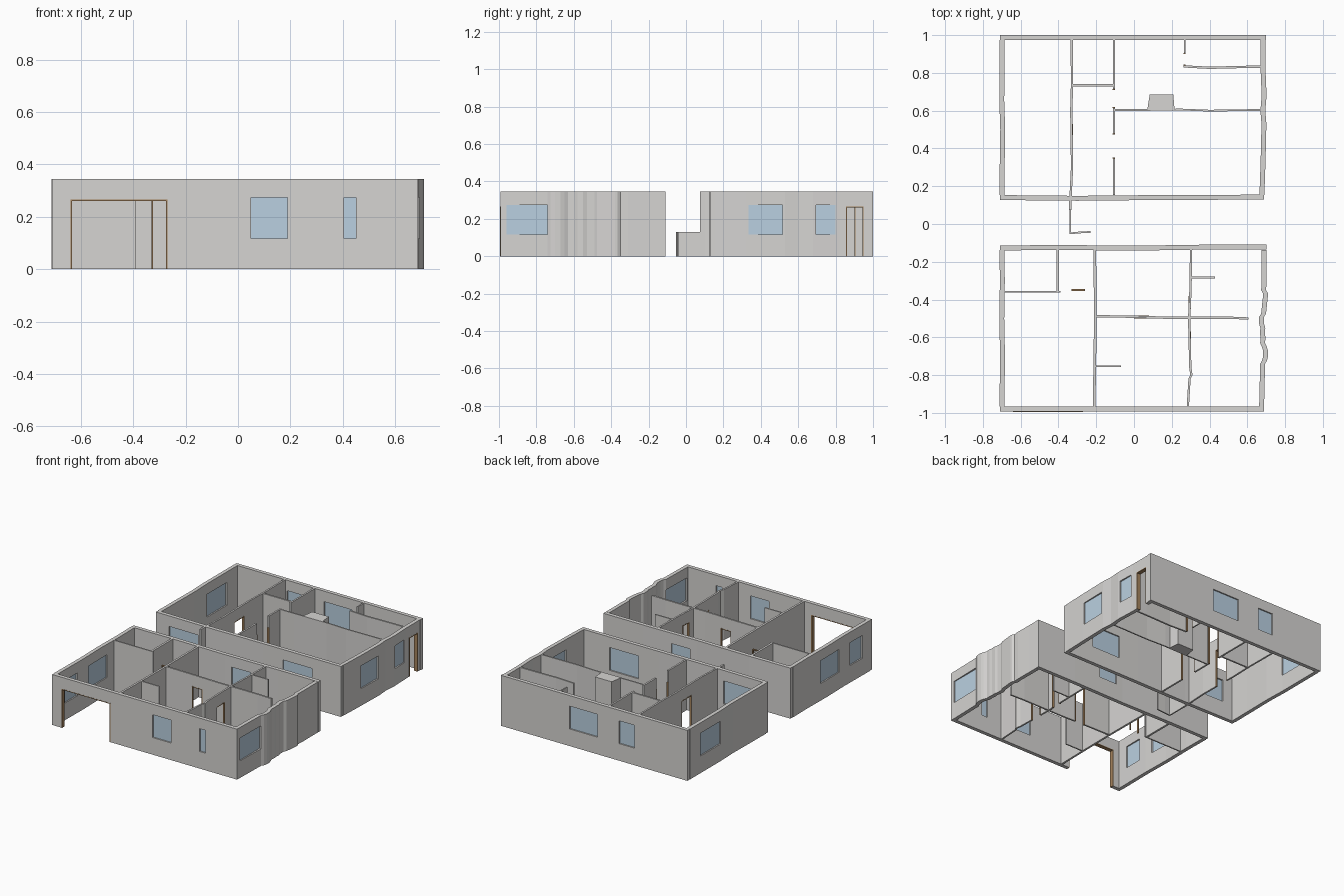
import bpy, bmesh

if "Cube" in bpy.data.objects:
    bpy.data.objects.remove(bpy.data.objects["Cube"], do_unlink=True)

TOP, SILL, LINTEL, HEAD = 0.345, 0.117, 0.266, 0.273
OUTER, INNER, TRIM = 0.026, 0.012, 0.005


def material(name, rgb):
    m = bpy.data.materials.new(name)
    m.use_nodes = True
    m.diffuse_color = (*rgb, 1)
    m.node_tree.nodes["Principled BSDF"].inputs["Base Color"].default_value = (*rgb, 1)
    return m


PLASTER = material("grey plaster", (0.67, 0.66, 0.645))
GLASS = material("pale blue glass", (0.49, 0.63, 0.75))
WOOD = material("brown wood", (0.38, 0.23, 0.11))


def finish(bm, name, mat):
    bmesh.ops.recalc_face_normals(bm, faces=bm.faces)
    mesh = bpy.data.meshes.new(name)
    bm.to_mesh(mesh)
    bm.free()
    mesh.materials.append(mat)
    bpy.context.collection.objects.link(bpy.data.objects.new(name, mesh))


def add_box(bm, lo, hi):
    verts = bmesh.ops.create_cube(bm, size=1)["verts"]
    for v in verts:
        v.co = [(a + b) / 2 + c * (b - a) for a, b, c in zip(lo, hi, v.co)]


def place(axis, along, across, z):
    return (along, across, z) if axis == "x" else (across, along, z)


def bend_at(bend, t):
    # Linear interpolation of the sideways drift of a wall
    for (a, u), (b, v) in zip(bend, bend[1:]):
        if a <= t <= b:
            return u + (v - u) * (t - a) / (b - a)
    return bend[0][1] if t < bend[0][0] else bend[-1][1]


def wall(name, axis, pos, start, end, thick=INNER, windows=(), doors=(),
         bend=((0, 0),), top=TOP):
    """A wall along an axis, built from grid cells with its openings left out."""
    cuts = {start, end}
    for o in (*windows, *doors):
        cuts.update(o)
    cuts.update(t for t, _ in bend if start < t < end)
    ts = sorted(cuts)
    zs = [0, SILL, LINTEL, HEAD, TOP] if windows or doors else [0, top]

    def solid(i, k):
        if not (0 <= i < len(ts) - 1 and 0 <= k < len(zs) - 1):
            return False
        t = (ts[i] + ts[i + 1]) / 2
        if k < 2 and any(a < t < b for a, b in doors):
            return False
        return not (k in (1, 2) and any(a < t < b for a, b in windows))

    bm = bmesh.new()
    found = {}

    def vert(i, s, k):
        if (i, s, k) not in found:
            across = pos + bend_at(bend, ts[i]) + s * thick / 2
            found[i, s, k] = bm.verts.new(place(axis, ts[i], across, zs[k]))
        return found[i, s, k]

    for i in range(len(ts) - 1):
        for k in range(len(zs) - 1):
            if not solid(i, k):
                continue
            for s in (-1, 1):
                bm.faces.new([vert(i, s, k), vert(i + 1, s, k),
                              vert(i + 1, s, k + 1), vert(i, s, k + 1)])
            for d in (0, 1):
                if not solid(i - 1 + 2 * d, k):
                    bm.faces.new([vert(i + d, -1, k), vert(i + d, 1, k),
                                  vert(i + d, 1, k + 1), vert(i + d, -1, k + 1)])
                if not solid(i, k - 1 + 2 * d):
                    bm.faces.new([vert(i, -1, k + d), vert(i, 1, k + d),
                                  vert(i + 1, 1, k + d), vert(i + 1, -1, k + d)])
    finish(bm, name, PLASTER)

    for n, (a, b) in enumerate(windows, 1):
        mid = pos + bend_at(bend, (a + b) / 2)
        bm = bmesh.new()
        add_box(bm, place(axis, a, mid - 0.004, SILL), place(axis, b, mid + 0.004, HEAD))
        finish(bm, f"{name}_window_{n}", GLASS)
    for n, (a, b) in enumerate(doors, 1):
        mid = pos + bend_at(bend, (a + b) / 2)
        frame(f"{name}_door_frame_{n}", axis, mid, a, b, thick + 0.002)


def frame(name, axis, pos, a, b, depth, lintel=True):
    """Two door posts, with a lintel unless the gap is open to the top."""
    bm = bmesh.new()
    p, q = pos - depth / 2, pos + depth / 2
    parts = [(a, a + TRIM, 0, LINTEL), (b - TRIM, b, 0, LINTEL)]
    if lintel:
        parts.append((a + TRIM, b - TRIM, LINTEL - TRIM, LINTEL))
    for s, e, lo, hi in parts:
        add_box(bm, place(axis, s, p, lo), place(axis, e, q, hi))
    finish(bm, name, WOOD)


# Back house: outer shell
wall("rear_back_wall", "x", 0.987, -0.71, 0.70, OUTER, [(-0.31, -0.195), (-0.03, 0.18)])
wall("rear_front_wall", "x", 0.14, -0.71, 0.688, OUTER, [(-0.61, -0.39), (0.25, 0.47)],
     bend=[(-0.7, 0), (-0.3, -0.004), (0.1, 0), (0.6, 0.002)])
wall("rear_right_wall", "y", -0.699, 0.153, 0.974, OUTER, [(0.645, 0.86)],
     bend=[(0.15, 0), (0.3, 0.001), (0.5, 0.004), (0.65, -0.001), (0.95, 0)])
wall("rear_left_wall", "y", 0.685, 0.153, 0.974, OUTER, [(0.335, 0.515), (0.695, 0.80)],
     [(0.855, 0.95)],
     bend=[(0.15, -0.008), (0.32, -0.002), (0.53, 0.003), (0.6, -0.003), (0.68, 0.004),
           (0.82, -0.002)])

# Back house: rooms
wall("rear_hall_wall", "y", -0.332, 0.075, 0.974, doors=[(0.42, 0.53)],
     bend=[(0.1, -0.006), (0.3, 0.004), (0.6, 0), (0.75, 0.004), (0.95, 0.002)])
wall("rear_bath_wall", "x", 0.735, -0.33, -0.10)
wall("rear_closet_wall", "y", -0.106, 0.715, 0.974)
wall("rear_middle_wall_back", "y", -0.106, 0.48, 0.615)
wall("rear_middle_wall_front", "y", -0.106, 0.153, 0.348)
wall("rear_kitchen_wall", "x", 0.603, -0.11, 0.67, 0.009,
     bend=[(-0.1, 0), (0, 0), (0.25, 0.003), (0.4, -0.003), (0.6, 0)])
wall("rear_corner_wall", "x", 0.83, 0.263, 0.672,
     bend=[(0.27, 0.004), (0.4, -0.003), (0.6, 0.002)])
wall("rear_corner_stub", "y", 0.268, 0.905, 0.974, 0.009)
frame("rear_corner_door_posts", "y", 0.268, 0.84, 0.905, 0.011, lintel=False)
frame("rear_closet_door_posts", "y", -0.106, 0.615, 0.715, 0.013, lintel=False)
frame("rear_middle_door_posts", "y", -0.106, 0.348, 0.48, 0.013, lintel=False)

# Chimney block against the kitchen wall
bm = bmesh.new()
outline = [(0.07, 0.603), (0.215, 0.603), (0.208, 0.685), (0.083, 0.685)]
face = bm.faces.new([bm.verts.new((x, y, 0)) for x, y in outline])
rise = bmesh.ops.extrude_face_region(bm, geom=[face])["geom"]
for v in rise:
    if isinstance(v, bmesh.types.BMVert):
        v.co.z = TOP
finish(bm, "chimney_block", PLASTER)

# Low outdoor wall with its hook
wall("porch_wall", "y", -0.338, -0.052, 0.075, 0.009, top=0.13)
wall("porch_wall_return", "x", -0.046, -0.336, -0.23, 0.009, top=0.13,
     bend=[(-0.33, -0.003), (-0.29, 0.001), (-0.23, 0.004)])

# Front house: outer shell
wall("fore_back_wall", "x", -0.124, -0.71, 0.702, OUTER, [(0.05, 0.19)],
     bend=[(-0.7, -0.003), (-0.4, 0), (0, -0.004), (0.4, 0.002), (0.65, 0.002)])
wall("fore_front_wall", "x", -0.98, -0.71, 0.688, OUTER,
     [(0.05, 0.19), (0.405, 0.45)], [(-0.64, -0.27)])
wall("fore_right_wall", "y", -0.699, -0.967, -0.137, OUTER, [(-0.89, -0.76), (-0.64, -0.435)],
     bend=[(-0.95, 0), (-0.7, 0.003), (-0.5, -0.001), (-0.3, 0.002), (-0.15, 0)])
wall("fore_left_wall", "y", 0.686, -0.967, -0.137, OUTER, [(-0.96, -0.74)],
     bend=[(-0.95, -0.010), (-0.74, -0.005), (-0.725, 0.004), (-0.70, 0.011), (-0.67, 0.010),
           (-0.65, 0.004), (-0.63, -0.005), (-0.60, -0.003), (-0.58, -0.006), (-0.55, -0.004),
           (-0.53, -0.010), (-0.49, -0.010), (-0.475, 0), (-0.38, 0.010), (-0.365, 0.009),
           (-0.35, 0), (-0.31, 0.003), (-0.2, 0.002)])

# Front house: rooms
wall("garage_store_side", "y", -0.403, -0.362, -0.137, 0.014)
wall("garage_store_front", "x", -0.358, -0.69, -0.39, 0.009)
frame("garage_door_frame", "x", -0.35, -0.33, -0.26, 0.012)
wall("garage_wall", "y", -0.207, -0.967, -0.137, 0.014,
     bend=[(-0.95, -0.004), (-0.7, 0), (-0.5, 0.002), (-0.2, 0)])
wall("fore_spine_wall", "x", -0.494, -0.2, 0.605, doors=[(0.0, 0.08)],
     bend=[(-0.2, 0.006), (0, 0.003), (0.2, -0.003), (0.5, -0.002), (0.6, -0.006)])
wall("fore_closet_wall", "x", -0.753, -0.2, -0.068, 0.009)
wall("fore_east_wall", "y", 0.294, -0.967, -0.137, doors=[(-0.66, -0.57), (-0.45, -0.38)],
     bend=[(-0.95, -0.008), (-0.82, 0), (-0.8, 0.010), (-0.76, 0.004), (-0.5, -0.002),
           (-0.35, 0.005), (-0.15, 0.008)])
wall("fore_bath_wall", "x", -0.283, 0.298, 0.43, 0.009)
